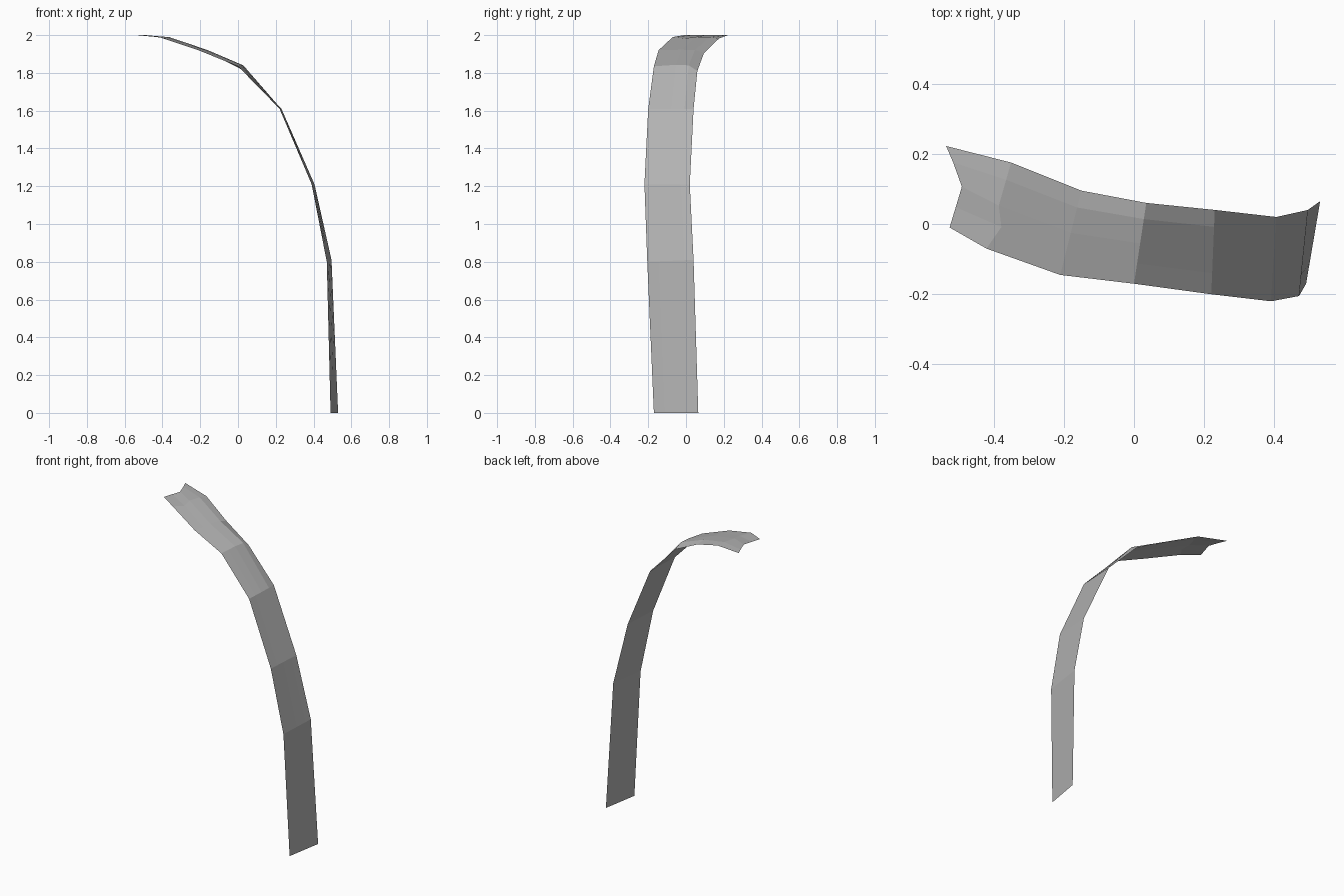
import bpy
import bmesh
from mathutils import Vector

cube = bpy.data.objects.get("Cube")
if cube:
    bpy.data.objects.remove(cube)

grey = bpy.data.materials.new("plain grey")
grey.use_nodes = True
colour = (0.45, 0.45, 0.45, 1)
grey.diffuse_color = colour
grey.node_tree.nodes["Principled BSDF"].inputs["Base Color"].default_value = colour

# Strip rows from foot to tip: front edge, back edge, height of the crease
rows = [
    ((0.49, -0.17, 0), (0.53, 0.065, 0), 0),
    ((0.47, -0.205, 0.8), (0.495, 0.04, 0.81), 0),
    ((0.39, -0.22, 1.21), (0.405, 0.02, 1.21), 0),
    ((0.22, -0.2, 1.61), (0.23, 0.04, 1.61), 0),
    ((0, -0.17, 1.835), (0.035, 0.06, 1.81), 0.025),
    ((-0.21, -0.145, 1.92), (-0.15, 0.095, 1.905), 0.013),
    ((-0.42, -0.07, 1.99), (-0.35, 0.175, 1.982), 0.006),
    ((-0.525, -0.01, 2), (-0.535, 0.222, 2), 0),
]
columns = (0, 0.25, 0.5, 0.8, 1)
crease = (0, 0.4, 0.8, 1, 0)
notch = (0, 0.02, 0.04, 0.018, 0)

# Skin the rows into one open sheet
bm = bmesh.new()
grid = []
for front, back, lift in rows:
    line = []
    for t, c, n in zip(columns, crease, notch):
        p = Vector(front).lerp(Vector(back), t)
        p.z += lift * c
        if front == rows[-1][0]:
            p.x += n  # concave end
        line.append(bm.verts.new(p))
    grid.append(line)
# Dimple beside the tip
grid[-2][1].co += Vector((0.025, 0, -0.008))
for a, b in zip(grid, grid[1:]):
    for i in range(len(columns) - 1):
        bm.faces.new((a[i], a[i + 1], b[i + 1], b[i]))

mesh = bpy.data.meshes.new("curved_strip")
bm.to_mesh(mesh)
bm.free()
mesh.materials.append(grey)
strip = bpy.data.objects.new("curved_strip", mesh)
bpy.context.collection.objects.link(strip)
